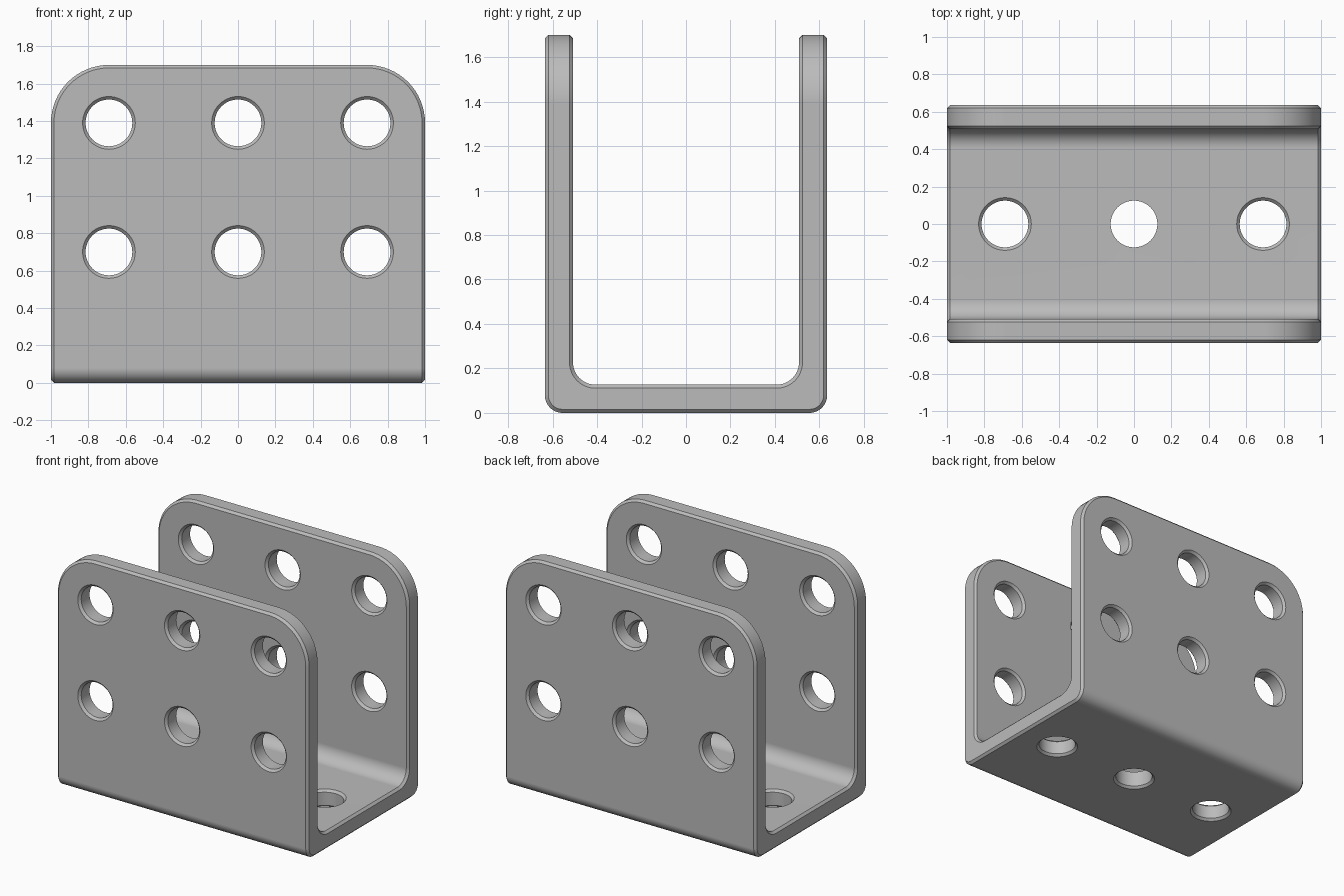
import bpy, bmesh, math
from mathutils import Matrix, Vector

cube = bpy.data.objects.get("Cube")
if cube:
    bpy.data.objects.remove(cube, do_unlink=True)

WIDTH, DEPTH, HEIGHT = 1.0, 0.635, 1.7   # half width, half depth, full height
THICK, CHAMFER = 0.127, 0.016
CORNER, HOLE, PITCH = 0.31, 0.125, 0.69

grey = bpy.data.materials.new("plain grey")
grey.use_nodes = True
colour = (0.5, 0.5, 0.5, 1)
grey.diffuse_color = colour
grey.node_tree.nodes["Principled BSDF"].inputs["Base Color"].default_value = colour


def make_object(name, bm):
    bmesh.ops.recalc_face_normals(bm, faces=bm.faces)
    mesh = bpy.data.meshes.new(name)
    bm.to_mesh(mesh)
    bm.free()
    mesh.materials.append(grey)
    ob = bpy.data.objects.new(name, mesh)
    bpy.context.collection.objects.link(ob)
    return ob


def arc(y, z, radius, steps=12):
    """Quarter turn from the floor up to the wall on the +y side."""
    angles = [-math.pi / 2 * (1 - i / steps) for i in range(steps + 1)]
    return [(y + radius * math.cos(a), z + radius * math.sin(a)) for a in angles]


# Folded channel: half profile, mirrored, then extruded along x
inner = DEPTH - THICK
outside = arc(DEPTH - 0.08, 0.08, 0.08) + [(DEPTH, HEIGHT)]
inside = arc(inner - 0.1, THICK + 0.1, 0.1) + [(inner, HEIGHT)]
half = outside + inside[::-1]
profile = half + [(-y, z) for y, z in reversed(half)]

bm = bmesh.new()
face = bm.faces.new([bm.verts.new((-WIDTH, y, z)) for y, z in profile])
extruded = bmesh.ops.extrude_face_region(bm, geom=[face])["geom"]
bmesh.ops.translate(bm, vec=(2 * WIDTH, 0, 0),
                    verts=[v for v in extruded if isinstance(v, bmesh.types.BMVert)])

# Large rounded upper corners of both walls
corners = [e for e in bm.edges
           if all(v.co.z > HEIGHT - 0.001 for v in e.verts)
           and abs(e.verts[0].co.x - e.verts[1].co.x) < 0.001]
bmesh.ops.bevel(bm, geom=corners, offset=CORNER, segments=16, profile=0.5,
                affect='EDGES')
bracket = make_object("channel_bracket", bm)

# Chamfer around every rim
rim = bracket.modifiers.new("rim chamfer", 'BEVEL')
rim.width = CHAMFER
rim.segments = 1
rim.limit_method = 'ANGLE'
rim.angle_limit = math.radians(50)


def add_hole(bm, origin, axis, chamfer_end=True, sides=48):
    """Add a cutter with flared ends that runs from origin through the sheet."""
    over = 0.02
    flare = HOLE + CHAMFER + over
    rings = [(-over, flare), (CHAMFER, HOLE), (THICK - CHAMFER, HOLE),
             (THICK + over, flare if chamfer_end else HOLE)]
    turn = Vector((0, 0, 1)).rotation_difference(Vector(axis)).to_matrix().to_4x4()
    place = Matrix.Translation(origin) @ turn
    loops = []
    for depth, r in rings:
        loops.append([bm.verts.new(place @ Vector((
            r * math.cos(math.tau * i / sides),
            r * math.sin(math.tau * i / sides), depth))) for i in range(sides)])
    for a, b in zip(loops, loops[1:]):
        for i in range(sides):
            j = (i + 1) % sides
            bm.faces.new((a[i], a[j], b[j], b[i]))
    bm.faces.new(loops[0][::-1])
    bm.faces.new(loops[-1])


# Hole pattern: two rows in each wall, one row in the floor
bm = bmesh.new()
for x in (-PITCH, 0, PITCH):
    add_hole(bm, (x, 0, 0), (0, 0, 1), chamfer_end=(x != 0))
    for z in (0.70, 1.39):
        add_hole(bm, (x, -DEPTH, z), (0, 1, 0))
        add_hole(bm, (x, inner, z), (0, 1, 0))
cutter = make_object("hole_cutter", bm)
cutter.hide_render = True
cutter.hide_set(True)

cut = bracket.modifiers.new("holes", 'BOOLEAN')
cut.operation = 'DIFFERENCE'
cut.solver = 'EXACT'
cut.object = cutter

# Bake the modifiers, then smooth the bends and bores
graph = bpy.context.evaluated_depsgraph_get()
baked = bpy.data.meshes.new_from_object(bracket.evaluated_get(graph))
bracket.modifiers.clear()
bracket.data = baked
bpy.data.objects.remove(cutter, do_unlink=True)

bpy.ops.object.select_all(action='DESELECT')
bracket.select_set(True)
bpy.context.view_layer.objects.active = bracket
bpy.ops.object.shade_smooth_by_angle(angle=math.radians(30))
normals = bracket.modifiers.new("flat sheet shading", 'WEIGHTED_NORMAL')
normals.keep_sharp = True
